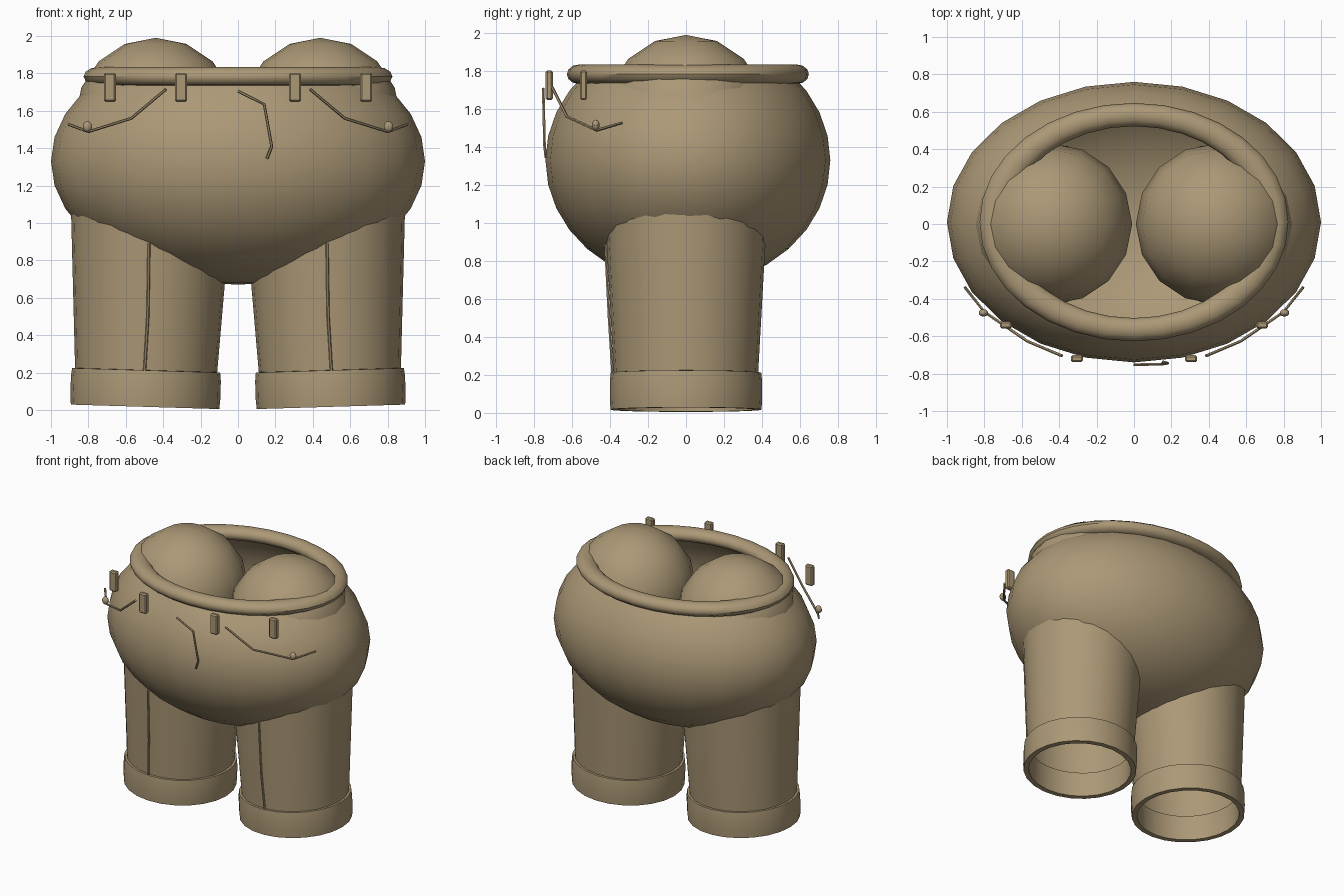
import bpy, bmesh, math
from mathutils import Matrix, Vector

if "Cube" in bpy.data.objects:
    bpy.data.objects.remove(bpy.data.objects["Cube"])

khaki = bpy.data.materials.new("khaki_cloth")
khaki.diffuse_color = (0.41, 0.315, 0.182, 1)
khaki.use_nodes = True
khaki.node_tree.nodes["Principled BSDF"].inputs["Base Color"].default_value = khaki.diffuse_color


def finish(name, bm, angle=40):
    """Turn a bmesh into a named, coloured object, smooth except at sharp edges."""
    me = bpy.data.meshes.new(name)
    bm.to_mesh(me)
    bm.free()
    me.materials.append(khaki)
    ob = bpy.data.objects.new(name, me)
    bpy.context.collection.objects.link(ob)
    bpy.ops.object.select_all(action='DESELECT')
    ob.select_set(True)
    bpy.context.view_layer.objects.active = ob
    bpy.ops.object.shade_smooth_by_angle(angle=math.radians(angle))
    return ob


def ellipsoid(name, centre, radii, segs, rings, cut=None):
    """Scaled sphere, optionally opened above the unit height 'cut'."""
    bm = bmesh.new()
    bmesh.ops.create_uvsphere(bm, u_segments=segs, v_segments=rings, radius=1)
    if cut is not None:
        bmesh.ops.delete(bm, geom=[v for v in bm.verts if v.co.z > cut], context='VERTS')
    bm.transform(Matrix.Translation(centre) @ Matrix.Diagonal((*radii, 1)))
    return finish(name, bm)


def lathe(name, profile, matrix, segs, closed):
    """Revolve (radius, height) points about z."""
    bm = bmesh.new()
    loops = [[bm.verts.new((r * math.cos(2 * math.pi * i / segs),
                            r * math.sin(2 * math.pi * i / segs), z))
              for i in range(segs)] for r, z in profile]
    pairs = list(zip(loops, loops[1:])) + ([(loops[-1], loops[0])] if closed else [])
    for a, b in pairs:
        for i in range(segs):
            j = (i + 1) % segs
            bm.faces.new((a[i], a[j], b[j], b[i]))
    bm.transform(matrix)
    return finish(name, bm)


def thread(name, points, radius=0.008, sides=6):
    """Thin stitched line: a tube along a few points."""
    pts = [Vector(p) for p in points]
    bm = bmesh.new()
    loops = []
    for k, p in enumerate(pts):
        d = (pts[min(k + 1, len(pts) - 1)] - pts[max(k - 1, 0)]).normalized()
        u = d.cross(Vector((0, 1, 0))).normalized()
        w = d.cross(u)
        loops.append([bm.verts.new(p + radius * (u * math.cos(t) + w * math.sin(t)))
                      for t in [2 * math.pi * i / sides for i in range(sides)]])
    for a, b in zip(loops, loops[1:]):
        for i in range(sides):
            j = (i + 1) % sides
            bm.faces.new((a[i], a[j], b[j], b[i]))
    bm.faces.new(loops[0][::-1])
    bm.faces.new(loops[-1])
    bmesh.ops.recalc_face_normals(bm, faces=bm.faces)
    return finish(name, bm)


# Round hip shell, open at the waist
ellipsoid("hips", (0, 0.01, 1.33), (1.0, 0.75, 0.66), 24, 16, cut=0.75)

# Waistband ring
ring = [(1 + 0.108 * math.cos(t), math.sin(t) * 0.051)
        for t in [2 * math.pi * i / 12 for i in range(12)]]
lathe("waistband", ring,
      Matrix.Translation((0, 0.01, 1.783)) @ Matrix.Diagonal((0.745, 0.575, 1, 1)), 32, True)

# Front fly stitching
thread("fly_seam", [(0, -0.752, 1.705), (0.14, -0.75, 1.635),
                    (0.18, -0.745, 1.41), (0.155, -0.738, 1.345)])

for s, side in ((-1, "left"), (1, "right")):
    # Rounded seat halves rising out of the waist
    ellipsoid(side + "_seat_cheek", (s * 0.44, 0, 1.56), (0.43, 0.43, 0.43), 16, 8)

    # Slightly splayed tapered leg tube with a turned-up hollow cuff
    tilt = Matrix.Translation((s * 0.497, 0, 0.017)) @ Matrix.Rotation(-s * 0.03, 4, 'Y')
    lathe(side + "_leg", [(0.372, 0.05), (0.43, 1.09)], tilt, 24, False)
    lathe(side + "_cuff", [(0.36, 0), (0.397, 0), (0.401, 0.05), (0.401, 0.15),
                           (0.396, 0.195), (0.372, 0.197), (0.36, 0.19)], tilt, 24, True)

    # Leg crease stitching
    thread(side + "_leg_seam", [(s * 0.476, -0.424, 0.89), (s * 0.482, -0.405, 0.5),
                                (s * 0.5, -0.386, 0.2)])

    # Pocket edge stitching and rivet
    thread(side + "_pocket_seam", [(s * 0.385, -0.705, 1.715), (s * 0.57, -0.627, 1.56),
                                   (s * 0.80, -0.47, 1.488), (s * 0.905, -0.337, 1.527)])
    ellipsoid(side + "_pocket_rivet", (s * 0.805, -0.475, 1.515), (0.026, 0.02, 0.029), 10, 8)

    # Belt loops
    for x, y, label in ((0.305, -0.72, "inner"), (0.685, -0.54, "outer")):
        bm = bmesh.new()
        bmesh.ops.create_cube(bm, size=1)
        bm.transform(Matrix.Translation((s * x, y, 1.725)) @ Matrix.Diagonal((0.064, 0.038, 0.155, 1)))
        bmesh.ops.bevel(bm, geom=bm.edges[:], offset=0.009, segments=1, affect='EDGES')
        finish(f"{side}_{label}_belt_loop", bm, 30)
